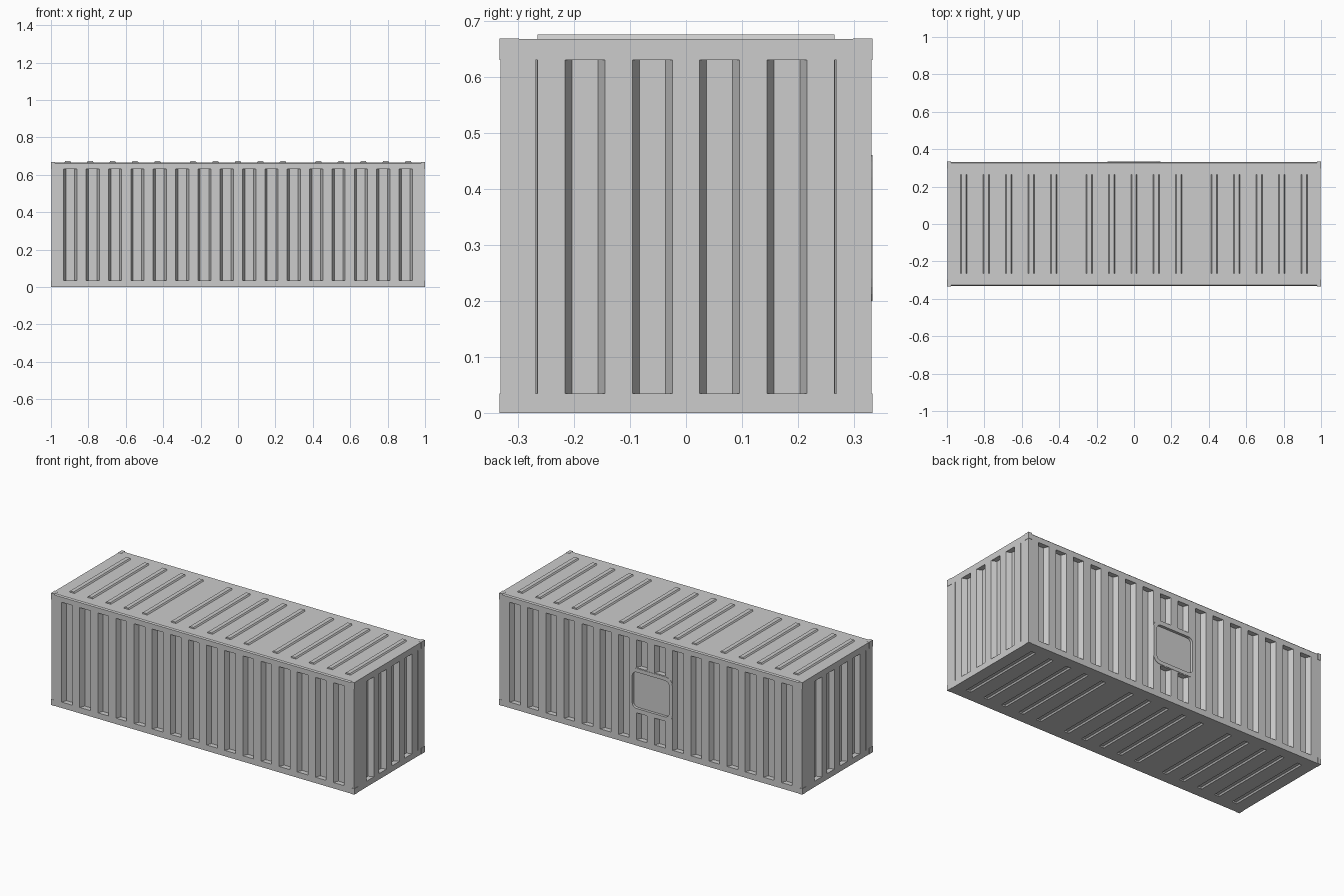
import bpy, bmesh, math
from mathutils import Matrix, Vector

cube = bpy.data.objects.get("Cube")
if cube:
    bpy.data.objects.remove(cube, do_unlink=True)

HX, HY, TOP = 0.998, 0.331, 0.667      # body half sizes and roof level
LOW, HIGH = 0.035, 0.63                # vertical reach of the corrugation
PITCH = 0.12

grey = bpy.data.materials.new("painted_grey")
grey.use_nodes = True
COLOUR = (0.604, 0.604, 0.604, 1)
grey.diffuse_color = COLOUR
grey.node_tree.nodes["Principled BSDF"].inputs["Base Color"].default_value = COLOUR


def prism(bm, matrix, section, start, end):
    """Extrude a section (across, outward) along the local z axis."""
    rings = [[bm.verts.new(matrix @ Vector((u, -w, v))) for u, w in section]
             for v in (start, end)]
    bm.faces.new(rings[0])
    bm.faces.new(rings[1][::-1])
    n = len(section)
    for i in range(n):
        j = (i + 1) % n
        bm.faces.new((rings[0][j], rings[0][i], rings[1][i], rings[1][j]))


def box(bm, size, centre):
    matrix = Matrix.Translation(centre) @ Matrix.Diagonal((*size, 1))
    bmesh.ops.create_cube(bm, size=1, matrix=matrix)


def finish(bm, name):
    bmesh.ops.recalc_face_normals(bm, faces=bm.faces[:])
    mesh = bpy.data.meshes.new(name)
    bm.to_mesh(mesh)
    bm.free()
    mesh.materials.append(grey)
    obj = bpy.data.objects.new(name, mesh)
    bpy.context.scene.collection.objects.link(obj)
    return obj


def cut(obj, cutter):
    mod = obj.modifiers.new("cut", 'BOOLEAN')
    mod.operation = 'DIFFERENCE'
    mod.solver = 'EXACT'
    mod.object = cutter
    cutter.hide_render = True
    bpy.context.view_layer.objects.active = obj
    bpy.ops.object.modifier_apply(modifier=mod.name)


def trapezoid(u, outer, inner, w_out, w_in):
    return [(u - outer, w_out), (u + outer, w_out), (u + inner, w_in), (u - inner, w_in)]


def rounded_rect(half_u, half_w, radius):
    points = []
    for k, (su, sw) in enumerate(((1, 1), (-1, 1), (-1, -1), (1, -1))):
        for step in range(5):
            a = math.pi / 2 * (k + step / 4)
            points.append((su * (half_u - radius) + radius * math.cos(a),
                           sw * (half_w - radius) + radius * math.sin(a)))
    return points


def wall(angle, distance):
    return Matrix.Rotation(angle, 4, 'Z') @ Matrix.Translation((0, -distance, 0))


# Rib positions shared by roof and floor: three groups of five
rib_x = [group + PITCH * i for group in (-0.67, 0, 0.67) for i in range(-2, 3)]
roof = Matrix.Translation((0, 0, TOP)) @ Matrix.Rotation(-math.pi / 2, 4, 'X')
floor = Matrix.Rotation(math.pi / 2, 4, 'X')

# Body shell with softened long roof edges
bm = bmesh.new()
box(bm, (2 * HX, 2 * HY, TOP), (0, 0, TOP / 2))
edges = [e for e in bm.edges if all(v.co.z > TOP / 2 for v in e.verts)
         and abs(e.verts[0].co.y - e.verts[1].co.y) < 0.01]
bmesh.ops.bevel(bm, geom=edges, offset=0.006, segments=1, affect='EDGES')
body = finish(bm, "container_body")

# Grooves of all four walls and the floor
bm = bmesh.new()
for i in range(16):
    x = (i - 7.5) * 0.1195
    section = trapezoid(x, 0.038, 0.023, 0.006, -0.03)
    prism(bm, wall(0, HY), section, LOW, HIGH)
    if abs(x) < 0.1:                   # interrupted by the hatch
        spans = ((LOW, 0.195), (0.465, HIGH))
    else:
        spans = ((LOW, HIGH),)
    for low, high in spans:
        prism(bm, wall(math.pi, HY), section, low, high)
for angle in (math.pi / 2, -math.pi / 2):
    for i in range(4):
        section = trapezoid((i - 1.5) * PITCH, 0.038, 0.023, 0.006, -0.03)
        prism(bm, wall(angle, HX), section, LOW, HIGH)
    for u in (-0.267, 0.267):          # seams beside the corner posts
        prism(bm, wall(angle, HX), trapezoid(u, 0.002, 0.0015, 0.005, -0.012), LOW, HIGH)
for x in rib_x:
    prism(bm, floor, trapezoid(x, 0.018, 0.01, 0.003, -0.008), -0.265, 0.265)
grooves = finish(bm, "groove_cutter")
cut(body, grooves)

# Hatch on the back wall: recessed panel inside a flush rounded frame
hatch = Matrix.Translation((0, 0, 0.33)) @ Matrix.Rotation(math.pi / 2, 4, 'X')
bm = bmesh.new()
prism(bm, hatch, rounded_rect(0.122, 0.108, 0.028), -0.35, -0.317)
pocket = finish(bm, "hatch_cutter")
bm = bmesh.new()
prism(bm, hatch, rounded_rect(0.143, 0.13, 0.04), -0.333, -0.31)
frame = finish(bm, "hatch_frame")
cut(body, pocket)
cut(frame, pocket)

for helper in (grooves, pocket):
    bpy.data.objects.remove(helper, do_unlink=True)

# Raised roof ribs
bm = bmesh.new()
for x in rib_x:
    prism(bm, roof, trapezoid(x, 0.018, 0.012, -0.001, 0.008), -0.265, 0.265)
finish(bm, "roof_ribs")

# Corner fittings
bm = bmesh.new()
for sx in (-1, 1):
    for sy in (-1, 1):
        for z in (0.0175, 0.649):
            box(bm, (0.022, 0.035, 0.035 if z < 0.3 else 0.038),
                (sx * 0.989, sy * 0.3155, z))
finish(bm, "corner_fittings")
